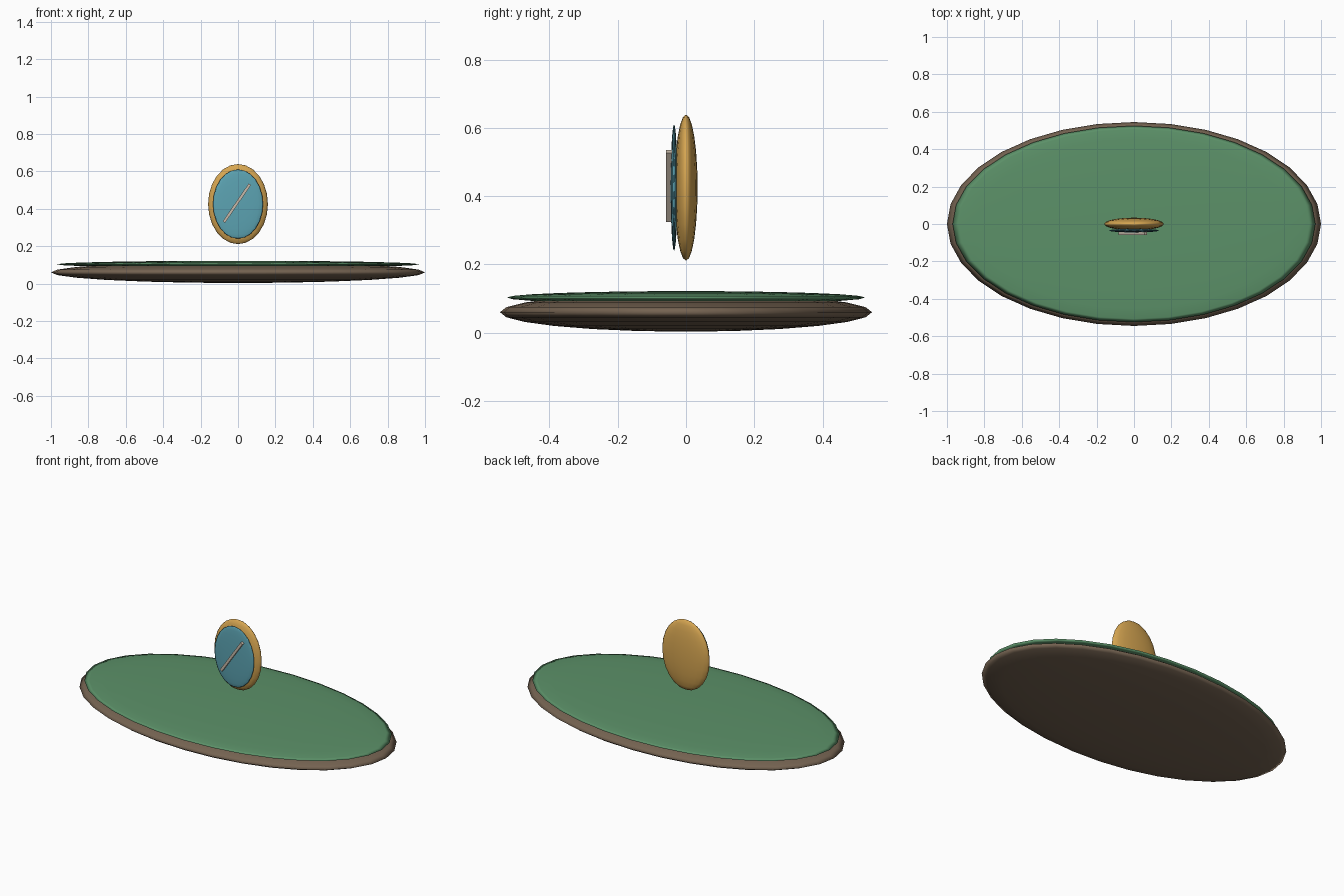
import bpy, math

if "Cube" in bpy.data.objects:
    bpy.data.objects.remove(bpy.data.objects["Cube"])


def material(name, rgb):
    m = bpy.data.materials.new(name)
    linear = [c / 12.92 if c <= 0.04045 else ((c + 0.055) / 1.055) ** 2.4 for c in rgb]
    m.diffuse_color = (*linear, 1)
    m.use_nodes = True
    m.node_tree.nodes["Principled BSDF"].inputs["Base Color"].default_value = m.diffuse_color
    return m


def ellipsoid(name, centre, radii, mat, segments, rings):
    bpy.ops.mesh.primitive_uv_sphere_add(segments=segments, ring_count=rings, radius=1, location=centre)
    ob = bpy.context.object
    ob.name = name
    ob.scale = radii
    bpy.ops.object.transform_apply(location=False, rotation=False, scale=True)
    ob.data.materials.append(mat)
    bpy.ops.object.shade_smooth()
    return ob


brown = material("earth brown", (0.46, 0.39, 0.32))
green = material("grass green", (0.36, 0.57, 0.41))
gold = material("gold", (0.84, 0.65, 0.32))
blue = material("dial blue", (0.36, 0.64, 0.70))
pale = material("pale needle", (0.78, 0.73, 0.67))

# Flattened ground with a thin grass layer over it
ellipsoid("ground_base", (0, 0, 0.06), (1, 0.545, 0.057), brown, 32, 12)
ellipsoid("grass_layer", (0, 0, 0.103), (0.97, 0.525, 0.019), green, 32, 12)

# Floating upright disc with its face on the front
ellipsoid("disc_body", (0, 0, 0.425), (0.16, 0.034, 0.214), gold, 20, 12)
ellipsoid("disc_face", (0, -0.035, 0.425), (0.134, 0.01, 0.185), blue, 20, 12)

# Slanted needle across the face
bpy.ops.mesh.primitive_cube_add(size=1, location=(-0.006, -0.048, 0.43),
                                rotation=(0, math.radians(34.5), 0))
needle = bpy.context.object
needle.name = "needle"
needle.scale = (0.015, 0.02, 0.245)
bpy.ops.object.transform_apply(location=False, rotation=False, scale=True)
needle.data.materials.append(pale)
